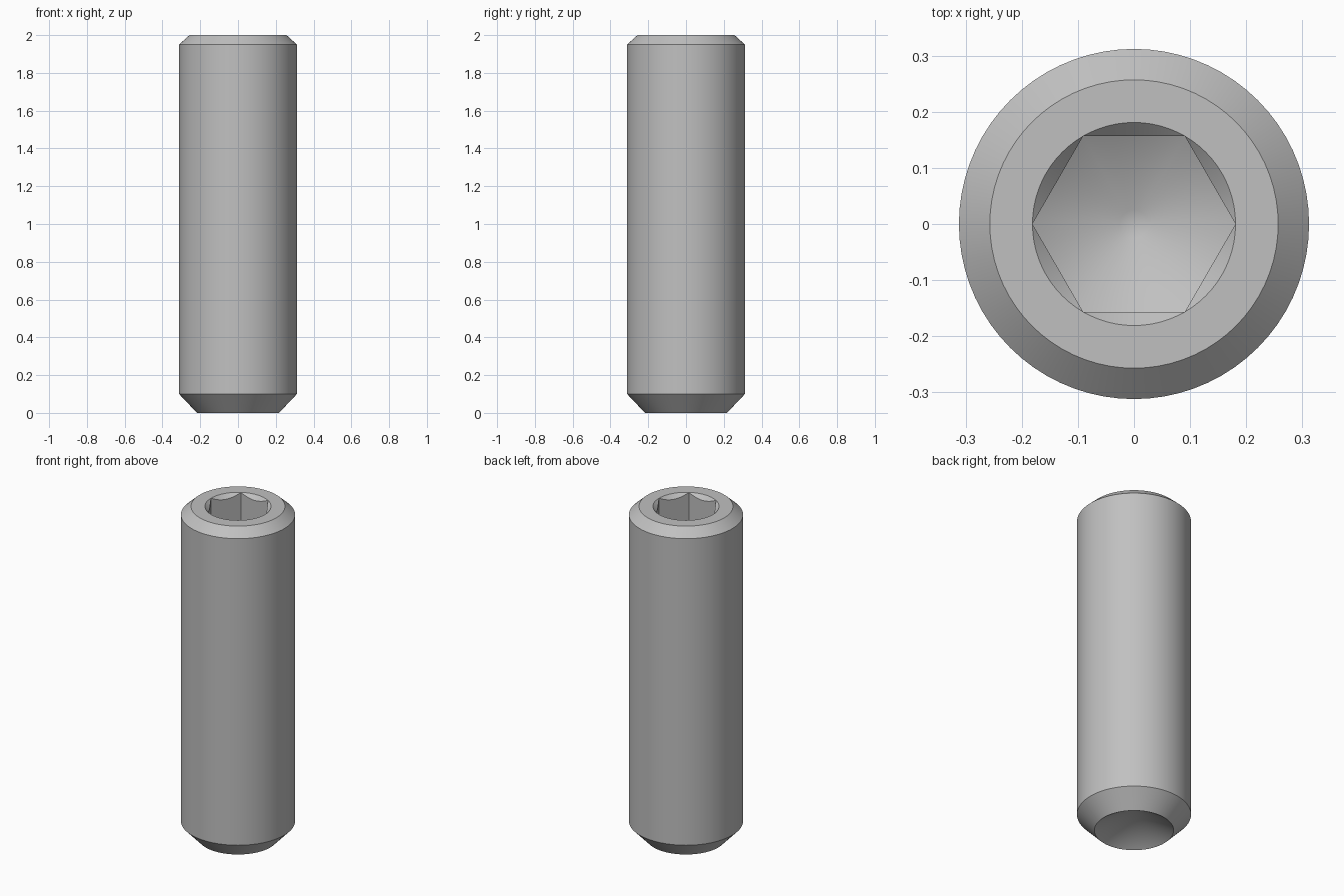
import bpy
import bmesh
from math import cos, sin, pi, radians, tan

cube = bpy.data.objects.get("Cube")
if cube:
    bpy.data.objects.remove(cube, do_unlink=True)

SEGMENTS = 72
BODY_R = 0.312
SOCKET_R = 0.181           # corner radius of the hexagon
SOCKET_FLOOR = 1.56        # height of the drill point
DRILL_SLOPE = tan(radians(30))


def circle(radius, z):
    """Round ring of points."""
    return [(radius * cos(2 * pi * i / SEGMENTS),
             radius * sin(2 * pi * i / SEGMENTS), z) for i in range(SEGMENTS)]


def hexagon(height):
    """Hexagonal ring whose height depends on the distance from the axis."""
    points = []
    for i in range(SEGMENTS):
        a = 2 * pi * i / SEGMENTS
        r = SOCKET_R * cos(pi / 6) / cos(a % (pi / 3) - pi / 6)
        points.append((r * cos(a), r * sin(a), height(r)))
    return points


# Rings from the cup point, up the outside and down into the socket
rings = [
    circle(0, 0.125),                                   # cup apex
    circle(0.217, 0),                                   # cup rim
    circle(BODY_R, 0.1),                                # lower chamfer
    circle(BODY_R, 1.95),                               # upper chamfer
    circle(0.257, 2),
    circle(SOCKET_R, 2),                                # socket mouth
    hexagon(lambda r: 2 - (SOCKET_R - r)),              # countersunk walls
    hexagon(lambda r: SOCKET_FLOOR + r * DRILL_SLOPE),  # conical floor
    circle(0.025, SOCKET_FLOOR + 0.025 * DRILL_SLOPE),
    circle(0, SOCKET_FLOOR + 0.025 * DRILL_SLOPE),
]

bm = bmesh.new()
loops = [[bm.verts.new(p) for p in ring] for ring in rings]
for low, high in zip(loops, loops[1:]):
    for i in range(SEGMENTS):
        j = (i + 1) % SEGMENTS
        bm.faces.new((low[i], low[j], high[j], high[i]))
bmesh.ops.remove_doubles(bm, verts=bm.verts, dist=0.0001)
bmesh.ops.recalc_face_normals(bm, faces=bm.faces)

mesh = bpy.data.meshes.new("set_screw")
bm.to_mesh(mesh)
bm.free()
screw = bpy.data.objects.new("set_screw", mesh)
bpy.context.collection.objects.link(screw)

# Plain steel grey
steel = bpy.data.materials.new("steel_grey")
steel.use_nodes = True
colour = (0.53, 0.53, 0.53, 1)
steel.diffuse_color = colour
steel.node_tree.nodes["Principled BSDF"].inputs["Base Color"].default_value = colour
mesh.materials.append(steel)

# Smooth round surfaces, crisp chamfer and socket edges
bpy.ops.object.select_all(action="DESELECT")
screw.select_set(True)
bpy.context.view_layer.objects.active = screw
bpy.ops.object.shade_smooth_by_angle(angle=radians(35))
